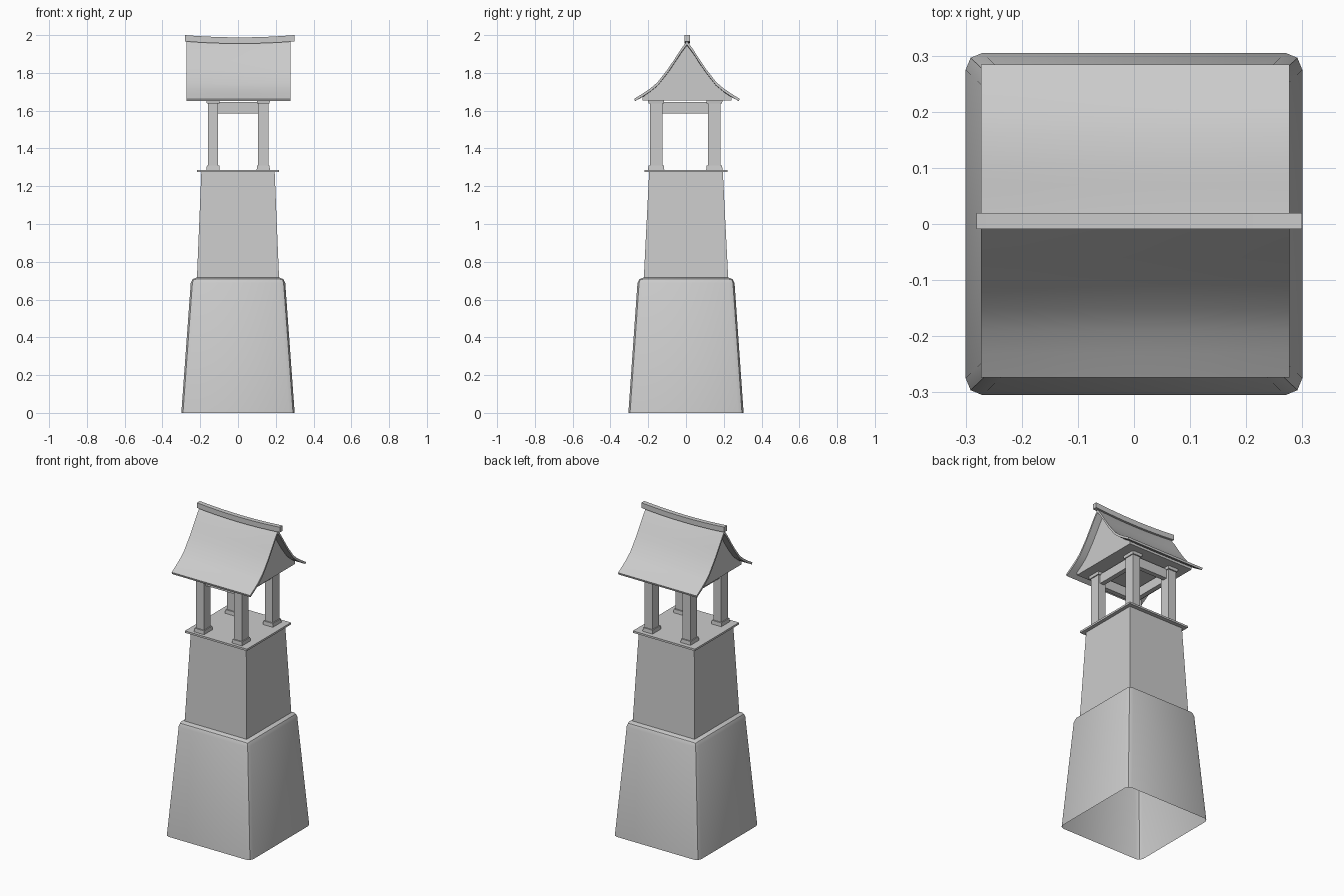
import bpy, bmesh, math

cube = bpy.data.objects.get("Cube")
if cube:
    bpy.data.objects.remove(cube)

grey = bpy.data.materials.new("plain_grey")
grey.use_nodes = True
color = (0.6, 0.6, 0.6, 1)
grey.diffuse_color = color
grey.node_tree.nodes["Principled BSDF"].inputs["Base Color"].default_value = color


def finish(name, bm, smooth=None):
    bmesh.ops.recalc_face_normals(bm, faces=bm.faces)
    mesh = bpy.data.meshes.new(name)
    bm.to_mesh(mesh)
    bm.free()
    obj = bpy.data.objects.new(name, mesh)
    bpy.context.collection.objects.link(obj)
    mesh.materials.append(grey)
    if smooth:
        bpy.ops.object.select_all(action="DESELECT")
        obj.select_set(True)
        bpy.context.view_layer.objects.active = obj
        bpy.ops.object.shade_smooth_by_angle(angle=math.radians(smooth))
    return obj


def frustum(name, z0, z1, low, high, center=(0, 0), bevel=0, open_bottom=False):
    """Tapered box; low and high are half sizes in x and y."""
    bm = bmesh.new()
    bmesh.ops.create_cube(bm, size=2)
    for v in bm.verts:
        top = v.co.z > 0
        half = high if top else low
        v.co = (center[0] + v.co.x * half[0], center[1] + v.co.y * half[1], z1 if top else z0)
    if open_bottom:
        floor = min(bm.faces, key=lambda f: f.calc_center_median().z)
        bmesh.ops.delete(bm, geom=[floor], context="FACES_ONLY")
    if bevel:
        edges = [e for e in bm.edges if max(v.co.z for v in e.verts) > z0 + 0.01]
        bmesh.ops.bevel(bm, geom=edges, offset=bevel, segments=2, profile=0.5, affect="EDGES")
    return finish(name, bm, 40 if bevel else None)


def box(name, x, y, z):
    half = ((x[1] - x[0]) / 2, (y[1] - y[0]) / 2)
    return frustum(name, z[0], z[1], half, half, (sum(x) / 2, sum(y) / 2))


def loft(name, rings, smooth=None):
    """Skin closed cross-sections and cap both ends."""
    bm = bmesh.new()
    rows = [[bm.verts.new(p) for p in ring] for ring in rings]
    n = len(rows[0])
    for a, b in zip(rows, rows[1:]):
        for i in range(n):
            j = (i + 1) % n
            bm.faces.new((a[i], a[j], b[j], b[i]))
    bm.faces.new(rows[0])
    bm.faces.new(rows[-1])
    return finish(name, bm, smooth)


# Tapered tower
frustum("tower_base", 0, 0.717, (0.3, 0.305), (0.248, 0.255), bevel=0.03, open_bottom=True)
frustum("tower_shaft", 0.7, 1.277, (0.218, 0.224), (0.194, 0.195))
box("platform", (-0.217, 0.217), (-0.221, 0.221), (1.275, 1.287))

# Four posts with feet and caps
post_x, post_y = 0.133, 0.154
for sx, side in ((-1, "right"), (1, "left")):
    for sy, end in ((-1, "front"), (1, "back")):
        c = (sx * post_x + 0.001, sy * post_y - 0.004)
        tag = f"{end}_{side}"
        frustum("post_" + tag, 1.287, 1.65, (0.027, 0.033), (0.027, 0.033), c)
        frustum("post_foot_" + tag, 1.287, 1.31, (0.035, 0.043), (0.033, 0.041), c)
        frustum("post_cap_" + tag, 1.637, 1.655, (0.033, 0.041), (0.035, 0.043), c)

# Beams joining the posts
for s, end, side in ((-1, "front", "right"), (1, "back", "left")):
    cy, cx = s * post_y - 0.004, s * post_x
    box("beam_" + end, (-post_x, post_x), (cy - 0.015, cy + 0.015), (1.585, 1.645))
    box("beam_" + side, (cx - 0.015, cx + 0.015), (-post_y, post_y), (1.585, 1.645))

# Flared roof profile: distance from ridge, height
slope = [(0, 1.968), (0.03, 1.928), (0.065, 1.874), (0.1, 1.822), (0.156, 1.75),
         (0.195, 1.717), (0.235, 1.69), (0.279, 1.663)]
mid_y, mid_x, thick = 0.005, 0.002, 0.012
upper = [(-y, z) for y, z in reversed(slope)] + slope[1:]
lower = [(y * 0.985, z - thick * (1.6 - 2 * abs(y))) for y, z in reversed(upper)]
steps = [i / 4 - 1 for i in range(9)]


def sag(t):
    return -0.012 * (1 - t * t)


loft("roof", [[(mid_x + t * 0.275, mid_y + y, z + sag(t) * (1 - abs(y) / 0.28))
               for y, z in upper + lower] for t in steps], 35)

# Gable block closing the roof, with a flat ceiling
inner = [(y, z - 0.018) for y, z in upper if abs(y) < 0.24]
outline = inner + [(0.235, 1.655), (-0.235, 1.655)]
loft("gable", [[(mid_x + t * 0.23, mid_y + y, z + (sag(t) if z > 1.66 else 0) * (1 - abs(y) / 0.28))
                for y, z in outline] for t in steps])

# Sagging ridge beam
ridge = [(-0.009, 1.967), (0.02, 1.967), (0.02, 2), (-0.009, 2)]
loft("ridge_beam", [[(0.009 + t * 0.29, y, z + sag(t)) for y, z in ridge] for t in steps], 35)
